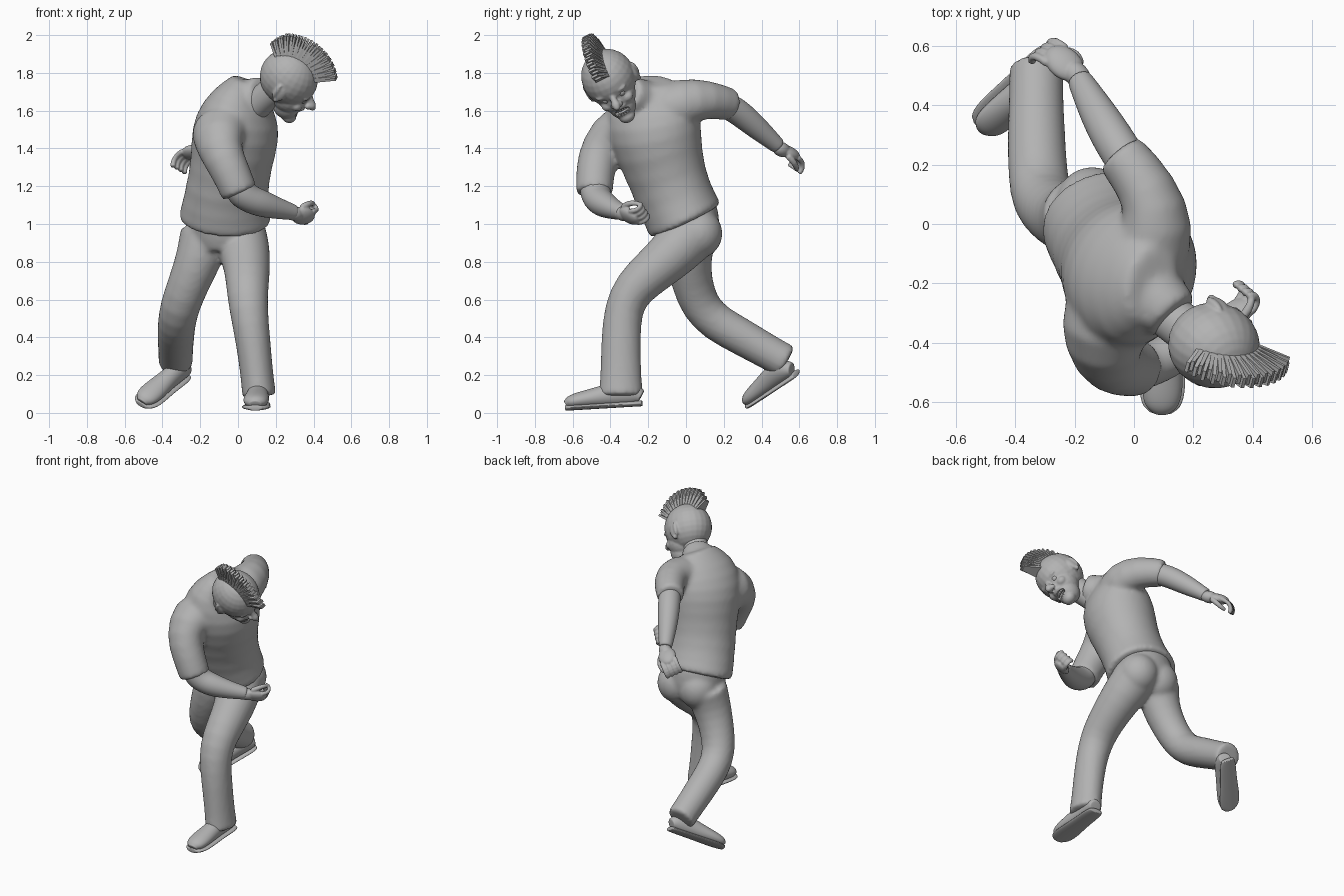
import bpy, bmesh, math
from mathutils import Vector as V, Matrix

cube = bpy.data.objects.get("Cube")
if cube:
    bpy.data.objects.remove(cube)

grey = bpy.data.materials.new("plain_grey")
grey.use_nodes = True
colour = (0.45, 0.45, 0.45, 1)
grey.diffuse_color = colour
grey.node_tree.nodes["Principled BSDF"].inputs["Base Color"].default_value = colour


def frame(origin, forward, up, scale=1):
    """Local frame: x forward, y left, z up."""
    f = V(forward).normalized()
    left = V(up).cross(f).normalized()
    m = Matrix((f, left, f.cross(left))).transposed().to_4x4()
    m.translation = V(origin)
    return m @ Matrix.Scale(scale, 4)


def tube(bm, points, m=None, side=(1, 0, 0), n=16):
    """Loft ellipses (x, y, z, half width, half depth, side direction)."""
    rings, count = [], len(points)
    centres = [V(p[:3]) for p in points]
    for i, p in enumerate(points):
        t = (centres[min(i + 1, count - 1)] - centres[max(i - 1, 0)]).normalized()
        s = V(p[5] if len(p) > 5 else side)
        s = (s - t * s.dot(t)).normalized()
        w = t.cross(s)
        a = p[3]
        b = p[4] if len(p) > 4 else a
        # a close second ring keeps each end crisp
        offsets = [0] if 0 < i < count - 1 else ([0, .008] if i == 0 else [-.008, 0])
        for o in offsets:
            ring = []
            for k in range(n):
                q = 2 * math.pi * k / n
                c = centres[i] + t * o + s * a * math.cos(q) + w * b * math.sin(q)
                ring.append(bm.verts.new(m @ c if m else c))
            rings.append(ring)
    for r, u in zip(rings, rings[1:]):
        for k in range(n):
            j = (k + 1) % n
            bm.faces.new((r[k], r[j], u[j], u[k]))
    bm.faces.new(rings[0][::-1])
    bm.faces.new(rings[-1])


def ball(bm, centre, radii, m=None):
    r = radii if isinstance(radii, tuple) else (radii,) * 3
    place = (m or Matrix()) @ Matrix.Translation(centre) @ Matrix.Diagonal((*r, 1))
    bmesh.ops.create_uvsphere(bm, u_segments=24, v_segments=14, radius=1, matrix=place)


def finish(bm, name, subdiv=1, voxel=0, smooth=4, flat=False):
    bmesh.ops.recalc_face_normals(bm, faces=bm.faces)
    mesh = bpy.data.meshes.new(name)
    bm.to_mesh(mesh)
    bm.free()
    mesh.materials.append(grey)
    ob = bpy.data.objects.new(name, mesh)
    bpy.context.collection.objects.link(ob)
    for f in mesh.polygons:
        f.use_smooth = not flat
    if subdiv:
        ob.modifiers.new("Round", 'SUBSURF').levels = subdiv
        ob.modifiers["Round"].render_levels = subdiv
    if voxel:
        mod = ob.modifiers.new("Merge", 'REMESH')
        mod.mode, mod.voxel_size, mod.use_smooth_shade = 'VOXEL', voxel, True
        mod = ob.modifiers.new("Soften", 'SMOOTH')
        mod.factor, mod.iterations = .5, smooth
    return ob


# Shirt: twisted torso, two sleeves and collar
def turned(deg, rise=0):
    return (math.cos(math.radians(deg)), math.sin(math.radians(deg)), rise)


bm = bmesh.new()
tube(bm, [(-.07, 0, 1.012, .25, .212, turned(0)), (-.06, -.08, 1.18, .232, .212, turned(25, .1)),
          (-.022, -.145, 1.4, .243, .232, turned(60, .2)), (-.005, -.18, 1.55, .265, .225, turned(65, .27)),
          (.02, -.19, 1.67, .23, .155, turned(66, .27)), (.06, -.2, 1.755, .13, .09, turned(66, .27))], n=24)
tube(bm, [(.03, -.12, 1.59, .15), (.09, .0, 1.655, .128), (.05, .12, 1.662, .103), (-.05, .24, 1.63, .088)])
tube(bm, [(-.05, -.24, 1.47, .17), (-.11, -.37, 1.5, .155), (-.1, -.455, 1.39, .118),
          (-.04, -.482, 1.28, .105), (.01, -.485, 1.16, .1)])
tube(bm, [(.03, -.2, 1.64, .12), (.135, -.315, 1.69, .1)])
finish(bm, "shirt", voxel=.013, smooth=9)

# Trousers: pelvis with seat, forward left leg, trailing right leg
bm = bmesh.new()
tube(bm, [(-.065, -.01, 1.1, .2, .175), (-.07, .0, .98, .215, .19), (-.07, .015, .87, .17, .155)])
for x in (-.14, .02):
    ball(bm, (x, .06, .95), (.13, .135, .135))
tube(bm, [(.0, .04, .96, .15), (.035, -.05, .86, .14), (.05, -.165, .76, .124), (.05, -.28, .66, .114),
          (.055, -.335, .55, .104), (.08, -.345, .38, .094, .107), (.1, -.345, .2, .088, .11),
          (.113, -.345, .085, .092, .12)])
tube(bm, [(-.17, .03, .95, .14), (-.205, .01, .82, .125), (-.26, .03, .69, .112), (-.31, .075, .56, .107),
          (-.325, .16, .475, .103), (-.33, .3, .4, .1), (-.33, .42, .33, .094),
          (-.33, .535, .268, .093)])
finish(bm, "trousers", voxel=.013, smooth=6)


# Shoes
def shoe(name, m):
    upper = [(0, .043, .04), (.03, .052, .06), (.09, .056, .07), (.17, .058, .062), (.25, .066, .052),
             (.33, .071, .044), (.38, .058, .036), (.4, .035, .024)]
    bm = bmesh.new()
    tube(bm, [(x, 0, h + .008, w, h) for x, w, h in upper], m, side=(0, 1, 0))
    tube(bm, [(.05, 0, .06, .045), (.055, 0, .17, .052)], m)
    finish(bm, name + "_shoe_upper", 2)
    bm = bmesh.new()
    tube(bm, [(x * 1.03 - .006, 0, .016, w * 1.13, .016) for x, w, h in upper], m, side=(0, 1, 0))
    finish(bm, name + "_shoe_sole", 2)


shoe("left", frame((.115, -.235, .035), (-.06, -1, -.06), (0, -.06, 1)))
shoe("right", frame((-.285, .59, .195), (-.57, -.62, -.4), (.1, -.7, .75), .94))

# Bare forearms
bm = bmesh.new()
tube(bm, [(-.01, .19, 1.64, .07), (-.06, .27, 1.6, .073), (-.12, .37, 1.515, .065), (-.185, .49, 1.41, .043)])
finish(bm, "left_forearm", 2)
bm = bmesh.new()
tube(bm, [(-.01, -.485, 1.25, .08), (.015, -.48, 1.155, .087), (.1, -.455, 1.115, .08),
          (.2, -.4, 1.085, .06), (.3, -.335, 1.06, .042)])
finish(bm, "right_forearm", 2)


# Hands with curled fingers
def hand(name, m, thumb, curl):
    bm = bmesh.new()
    ball(bm, (.05, 0, 0), (.065, .05, .028), m)
    ball(bm, (0, 0, 0), (.05, .036, .034), m)
    for i in range(4):
        y = (.038 - i * .025) * thumb
        p, angle, pts = V((.08, y, 0)), curl * .35, []
        for length in (.045, .034, .028, 0):
            pts.append((*p, .0135))
            p = p + V((math.cos(angle), 0, -math.sin(angle))) * length
            angle += curl
        tube(bm, pts, m, side=(0, 1, 0), n=8)
    tube(bm, [(.02, .035 * thumb, -.01, .017), (.055, .06 * thumb, -.025, .016),
              (.09, .055 * thumb, -.045, .014), (.11, .04 * thumb, -.055, .011)], m, side=(0, 0, 1), n=8)
    finish(bm, name, voxel=.005, smooth=2)


hand("left_hand", frame((-.195, .505, 1.395), (-.66, .62, -.25), (.0, .55, .8), 1.15), -1, .75)
hand("right_hand", frame((.3, -.335, 1.055), (.75, .58, -.2), (.5, -.5, -.7), 1.12), 1, 1.2)

# Neck
bm = bmesh.new()
tube(bm, [(.07, -.27, 1.6, .08), (.14, -.33, 1.67, .078), (.23, -.39, 1.74, .085)])
finish(bm, "neck", 2)

# Head, looking down to the side
head = frame((.27, -.41, 1.775), (.83, .05, -.55), (.505, -.478, .718))
bm = bmesh.new()
ball(bm, (0, 0, 0), (.157, .143, .153), head)
ball(bm, (.055, 0, -.08), (.1, .105, .1), head)
ball(bm, (.075, 0, -.135), (.08, .075, .085), head)
ball(bm, (.115, 0, -.192), (.042, .045, .036), head)
tube(bm, [(.135, 0, -.01, .014), (.165, 0, -.045, .018), (.185, 0, -.068, .024)], head, side=(0, 1, 0))
ball(bm, (.185, 0, -.07), (.026, .021, .02), head)
for s in (-1, 1):
    ball(bm, (.125, .048 * s, -.012), (.025, .042, .014), head)
    ball(bm, (.112, .056 * s, -.085), (.034, .036, .03), head)
    ball(bm, (.168, .018 * s, -.074), .016, head)
    ball(bm, (0, .136 * s, -.04), (.034, .016, .048), head)
    ball(bm, (-.02, .144 * s, -.03), (.014, .014, .045), head)
    ball(bm, (.0, .136 * s, -.08), .015, head)
ball(bm, (.13, 0, -.105), (.035, .045, .018), head)
skin = finish(bm, "head", subdiv=0, voxel=.006, smooth=4)

# Open grinning mouth
bm = bmesh.new()
ball(bm, (.16, 0, -.14), (.045, .048, .024), head)
cutter = finish(bm, "mouth_cutter", 0)
cutter.hide_render = cutter.hide_viewport = True
cut = skin.modifiers.new("Mouth", 'BOOLEAN')
cut.operation, cut.object = 'DIFFERENCE', cutter

bm = bmesh.new()
for z in (-.126, -.157):
    for i in range(6):
        a = (i - 2.5) * .24
        place = Matrix.Translation((.09 + .052 * math.cos(a), .056 * math.sin(a), z))
        place = head @ place @ Matrix.Rotation(a, 4, 'Z') @ Matrix.Diagonal((.009, .011, .016, 1))
        bmesh.ops.create_cube(bm, size=1, matrix=place)
finish(bm, "teeth", 0, flat=True)

# Eyes
bm = bmesh.new()
for s in (-1, 1):
    ball(bm, (.124, .047 * s, -.04), .021, head)
finish(bm, "eyes", 0)

# Crest of hair: a fan of blades over the skull
bm = bmesh.new()
blades = 28
for i in range(blades):
    t = i / (blades - 1)
    a = math.radians(36 + 110 * t)
    out, along = V((math.cos(a), 0, math.sin(a))), V((-math.sin(a), 0, math.cos(a)))
    reach = .258 - .012 * t - .03 * max(0, t - .8) / .2 + .004 * (i % 2)
    lean = .006 * (-1) ** i
    ends = []
    for r, wide, thick, shift in ((.13, .044, .008, 0), (reach, .018, .006, lean)):
        ends.append([bm.verts.new(head @ (out * r + along * thick * p + V((0, wide * q + shift, 0))))
                     for p, q in ((-1, -1), (1, -1), (1, 1), (-1, 1))])
    lo, hi = ends
    for k in range(4):
        j = (k + 1) % 4
        bm.faces.new((lo[k], lo[j], hi[j], hi[k]))
    bm.faces.new(lo[::-1])
    bm.faces.new(hi)
finish(bm, "hair_crest", 0, flat=True)
